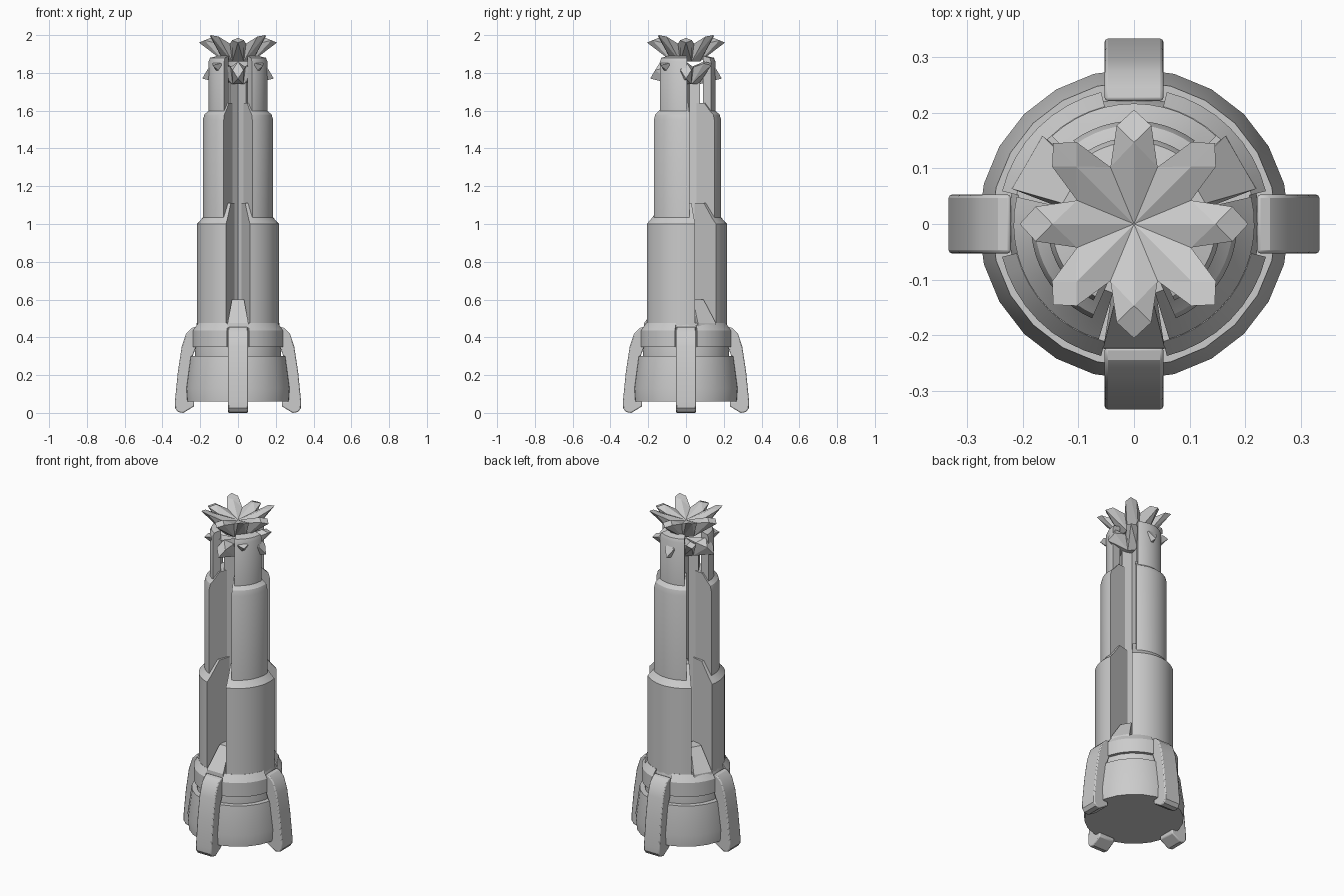
import bpy, bmesh, math
from mathutils import Vector

if "Cube" in bpy.data.objects:
    bpy.data.objects.remove(bpy.data.objects["Cube"])

grey = bpy.data.materials.new("stone grey")
grey.diffuse_color = (0.6, 0.6, 0.6, 1)
grey.use_nodes = True
grey.node_tree.nodes["Principled BSDF"].inputs["Base Color"].default_value = grey.diffuse_color


def polar(r, deg, z):
    a = math.radians(deg)
    return Vector((r * math.cos(a), r * math.sin(a), z))


def finish(name, bm, smooth=True, bevel=0, recalc=True):
    if recalc:
        bmesh.ops.recalc_face_normals(bm, faces=bm.faces[:])
    me = bpy.data.meshes.new(name)
    bm.to_mesh(me)
    bm.free()
    ob = bpy.data.objects.new(name, me)
    bpy.context.collection.objects.link(ob)
    me.materials.append(grey)
    if bevel:
        m = ob.modifiers.new("bevel", "BEVEL")
        m.width, m.segments, m.limit_method = bevel, 2, "ANGLE"
        m.angle_limit = math.radians(50)
    if smooth:
        bpy.ops.object.select_all(action="DESELECT")
        ob.select_set(True)
        bpy.context.view_layer.objects.active = ob
        bpy.ops.object.shade_smooth_by_angle(angle=math.radians(30))
    return ob


def arc_block(name, profile, mid, half, n=12):
    """Closed (r, z) profile swept through an arc, with end caps."""
    bm = bmesh.new()
    rows = [[bm.verts.new(polar(r, mid - half + 2 * half * i / n, z)) for r, z in profile]
            for i in range(n + 1)]
    k = len(profile)
    for a, b in zip(rows, rows[1:]):
        for j in range(k):
            bm.faces.new((a[j], a[(j + 1) % k], b[(j + 1) % k], b[j]))
    bm.faces.new(rows[0])
    bm.faces.new(rows[-1])
    return finish(name, bm)


def stack(name, profile, n=24):
    """Full turned body with flat ends."""
    bm = bmesh.new()
    rings = [[bm.verts.new(polar(r, 360 * i / n, z)) for i in range(n)] for r, z in profile]
    for a, b in zip(rings, rings[1:]):
        for i in range(n):
            bm.faces.new((a[i], a[(i + 1) % n], b[(i + 1) % n], b[i]))
    bm.faces.new(rings[0])
    bm.faces.new(rings[-1])
    return finish(name, bm)


# Turned base
stack("base", [(0.275, 0.06), (0.28, 0.13), (0.257, 0.30), (0.228, 0.30),
               (0.228, 0.43), (0.215, 0.475)])

# Collar segments between the claws
for i in range(4):
    arc_block("collar_%d" % i, [(0.2, 0.35), (0.245, 0.35), (0.245, 0.435),
                                (0.218, 0.475), (0.2, 0.475)], 45 + 90 * i, 31, 8)

# Four curved claws
claw = [(0.222, 0.455), (0.245, 0.45), (0.275, 0.42), (0.298, 0.35), (0.318, 0.22),
        (0.334, 0.06), (0.333, 0.025), (0.318, 0.005), (0.29, 0.0), (0.232, 0.035),
        (0.232, 0.06), (0.262, 0.06), (0.265, 0.13), (0.24, 0.30), (0.222, 0.35)]
for i in range(4):
    a = 90 * i
    side = polar(0.053, a + 90, 0)
    bm = bmesh.new()
    L = [bm.verts.new(polar(r, a, z) - side) for r, z in claw]
    R = [bm.verts.new(polar(r, a, z) + side) for r, z in claw]
    for j in range(len(claw)):
        k = (j + 1) % len(claw)
        bm.faces.new((L[j], L[k], R[k], R[j]))
    bm.faces.new(L)
    bm.faces.new(R)
    finish("claw_%d" % i, bm, bevel=0.006)

# Grooved core: three lobes with a V groove at each gap
core = []
for a in (90, 210, 330):
    core += [(0.085, a - 30), (0.085, a + 30), (0.035, a + 60)]
bm = bmesh.new()
lo = [bm.verts.new(polar(r, a, 0.45)) for r, a in core]
hi = [bm.verts.new(polar(r, a, 1.80)) for r, a in core]
for j in range(len(core)):
    k = (j + 1) % len(core)
    bm.faces.new((lo[j], lo[k], hi[k], hi[j]))
bm.faces.new(lo)
bm.faces.new(hi)
finish("core", bm, smooth=False)

# Three columns of stepped shell plates
tiers = [
    ("lower_shell", 43, [(0.06, 0.46), (0.217, 0.46), (0.217, 1.0), (0.19, 1.03),
                         (0.13, 1.11), (0.06, 1.11)]),
    ("middle_shell", 36, [(0.07, 1.0), (0.186, 1.0), (0.186, 1.55), (0.178, 1.58),
                          (0.155, 1.60), (0.12, 1.64), (0.07, 1.64)]),
    ("upper_shell", 32, [(0.105, 1.58), (0.156, 1.58), (0.156, 1.86), (0.148, 1.88),
                         (0.105, 1.89)]),
]
for name, half, prof in tiers:
    for i in range(3):
        arc_block("%s_%d" % (name, i), prof, 90 + 120 * i, half)

# Sloped wedge at the foot of each gap
for i in range(3):
    a = 30 + 120 * i
    bm = bmesh.new()
    for r, w, z in ((0.225, 0.055, 0.44), (0.222, 0.055, 0.475), (0.13, 0.032, 0.60),
                    (0.06, 0.03, 0.60), (0.06, 0.03, 0.44)):
        for s in (-1, 1):
            bm.verts.new(polar(r, a, z) + polar(s * w, a + 90, 0))
    bmesh.ops.convex_hull(bm, input=bm.verts[:])
    finish("gap_wedge_%d" % i, bm, smooth=False)


# Spiky crowns: hollow eight-pointed star with folded square tips
def crown(name, z_foot, z_pit, z_rim, z_diag, z_axis, s):
    bm = bmesh.new()
    pit = bm.verts.new((0, 0, z_pit))
    foot = bm.verts.new((0, 0, z_foot))
    V = bm.verts.new
    valley = [V(polar(0.111 * s, 45 * i - 22.5, z_rim - 0.03)) for i in range(8)]
    base = [V(polar(0.08 * s, 45 * i - 22.5, z_foot)) for i in range(8)]
    for i in range(8):
        a, k = 45 * i, (i + 1) % 8
        zt = z_diag if i % 2 else z_axis
        point = V(polar(0.147 * s, a, z_rim))
        left = V(polar(0.18 * s, a - 10, (z_rim + zt) / 2))
        right = V(polar(0.18 * s, a + 10, (z_rim + zt) / 2))
        tip = V(polar(0.206 * s, a, zt))
        v0, v1, b0, b1 = valley[i], valley[k], base[i], base[k]
        for f in ((pit, v0, point), (pit, point, v1), (v0, left, point), (v1, point, right),
                  (left, tip, point), (tip, right, point), (v0, b0, left), (v1, right, b1),
                  (left, b0, tip), (tip, b1, right), (b0, b1, tip), (foot, b1, b0)):
            bm.faces.new(f)
    finish(name, bm, smooth=False)


crown("top_crown", 1.86, 1.93, 1.985, 2.0, 1.96, 1.0)
crown("lower_crown", 1.74, 1.82, 1.86, 1.84, 1.77, 0.92)
